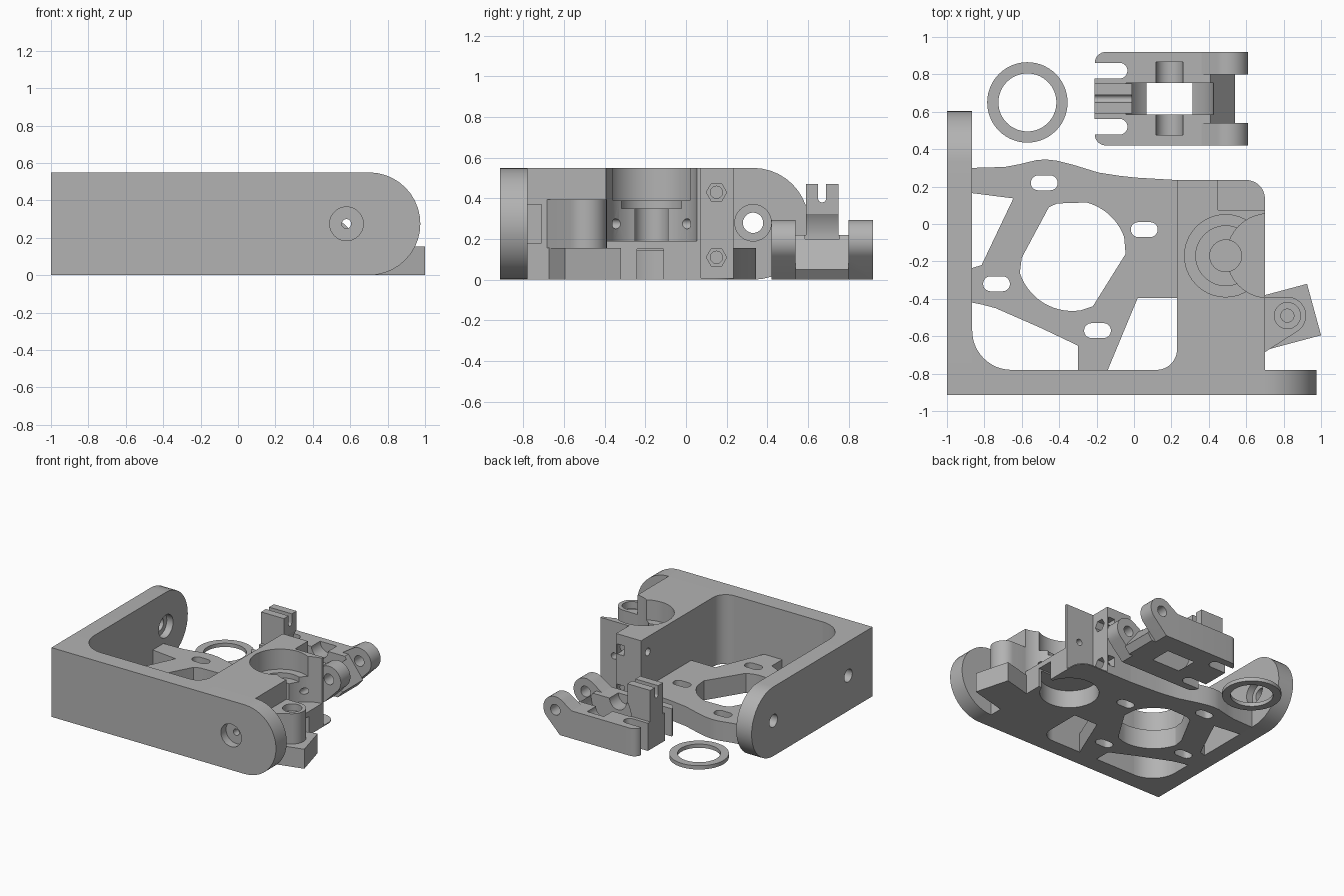
import bpy, bmesh, math
from mathutils import Vector

cube = bpy.data.objects.get("Cube")
if cube:
    bpy.data.objects.remove(cube)

grey = bpy.data.materials.new("plain grey")
grey.use_nodes = True
COLOUR = (0.45, 0.45, 0.45, 1)
grey.diffuse_color = COLOUR
grey.node_tree.nodes["Principled BSDF"].inputs["Base Color"].default_value = COLOUR


def arc(cx, cy, r, a0=0, a1=360, n=20):
    """Points along an arc; a full turn leaves out the repeated end."""
    full = abs(a1 - a0) == 360
    steps = [math.radians(a0 + (a1 - a0) * i / n) for i in range(n if full else n + 1)]
    return [(cx + r * math.cos(a), cy + r * math.sin(a)) for a in steps]


def rect(u0, v0, u1, v1):
    return [(u0, v0), (u1, v0), (u1, v1), (u0, v1)]


def prism(name, outline, lo, hi, axis="z"):
    """Extrude a flat outline: z uses (x, y), y uses (x, z), x uses (y, z)."""
    place = {"z": lambda u, v, w: (u, v, w),
             "y": lambda u, v, w: (u, w, v),
             "x": lambda u, v, w: (w, u, v)}[axis]
    bm = bmesh.new()
    face = bm.faces.new([bm.verts.new(place(u, v, lo)) for u, v in outline])
    new = bmesh.ops.extrude_face_region(bm, geom=[face])["geom"]
    bmesh.ops.translate(bm, verts=[g for g in new if isinstance(g, bmesh.types.BMVert)],
                        vec=Vector(place(0, 0, hi - lo)))
    bmesh.ops.recalc_face_normals(bm, faces=bm.faces)
    mesh = bpy.data.meshes.new(name)
    bm.to_mesh(mesh)
    bm.free()
    mesh.materials.append(grey)
    ob = bpy.data.objects.new(name, mesh)
    bpy.context.collection.objects.link(ob)
    return ob


def disc(name, u, v, r, lo, hi, axis="z", n=40):
    return prism(name, arc(u, v, r, n=n), lo, hi, axis)


def combine(ob, tools, operation="DIFFERENCE"):
    """Apply each tool solid to the object, then remove the tool."""
    bpy.ops.object.select_all(action="DESELECT")
    bpy.context.view_layer.objects.active = ob
    for tool in tools:
        mod = ob.modifiers.new("combine", "BOOLEAN")
        mod.operation, mod.object, mod.solver = operation, tool, "EXACT"
        bpy.ops.object.modifier_apply(modifier=mod.name)
        bpy.data.objects.remove(tool)
    return ob


H = 0.55
PLATE = 0.155

# Front wall with a rounded right end and a counterbored hole
front_wall = prism("front_wall", [(-1, 0)] + arc(0.7, H / 2, H / 2, -90, 90) + [(-1, H)],
                   -0.915, -0.78, "y")
combine(front_wall, [disc("cut", 0.58, 0.275, 0.09, -1, -0.85, "y"),
                     disc("cut", 0.58, 0.275, 0.025, -1, -0.7, "y")])

# Left wall with a rounded back end and two holes
left_wall = prism("left_wall", [(-0.78, 0)] + arc(0.33, H / 2, H / 2, -90, 90) + [(-0.78, H)],
                  -1, -0.865, "x")
combine(left_wall, [disc("cut", y, 0.28, 0.05, -1.1, -0.8, "x") for y in (0.33, -0.61)]
        + [disc("cut", 0.33, 0.28, 0.09, -0.92, -0.8, "x")])

# Rounded inside corners between the walls
prism("left_corner", [(-0.865, -0.78)] + arc(-0.655, -0.57, 0.21, 270, 180, 12), 0, H)
prism("right_corner", [(0.23, -0.78)] + arc(0.12, -0.67, 0.11, 0, -90, 12), 0, H)

# Spider-shaped motor plate
plate = prism("motor_plate", [
    (-0.865, 0.3), (-0.69, 0.305), (-0.61, 0.32), (-0.52, 0.342), (-0.47, 0.345), (-0.41, 0.338),
    (-0.33, 0.318), (-0.19, 0.275), (-0.08, 0.258), (0.01, 0.248), (0.23, 0.235),
    (0.23, -0.395), (0.02, -0.395), (-0.14, -0.78), (-0.3, -0.78), (-0.3, -0.65),
    (-0.5, -0.555), (-0.74, -0.45), (-0.815, -0.43), (-0.865, -0.42), (-0.865, -0.235),
    (-0.815, -0.22), (-0.645, 0.137), (-0.865, 0.165)], 0, PLATE)
opening = ([(-0.6, -0.18), (-0.455, 0.09), (-0.41, 0.11)] + arc(-0.33, -0.17, 0.295, 75, 20, 12)
           + [(-0.045, -0.16), (-0.22, -0.44)] + arc(-0.33, -0.17, 0.295, 279, 198, 14))
cuts = [prism("cut", opening, -0.1, 0.3)]
for x, y in ((-0.48, 0.22), (0.055, -0.03), (-0.735, -0.32), (-0.195, -0.57)):
    slot = arc(x + 0.032, y, 0.04, -90, 90, 10) + arc(x - 0.032, y, 0.04, 90, 270, 10)
    cuts.append(prism("cut", slot, -0.1, 0.3))
combine(plate, cuts)

# Drive housing: a block with a stepped bearing seat, open on its right side
housing = prism("drive_housing", [(0.23, -0.78), (0.7, -0.78), (0.7, 0.075), (0.45, 0.075),
                                  (0.45, 0.235), (0.23, 0.235)], 0, H)
cuts = [disc("cut", 0.49, -0.17, 0.22, 0.39, 0.7),
        disc("cut", 0.49, -0.17, 0.16, 0.35, 0.45),
        disc("cut", 0.49, -0.17, 0.085, 0.17, 0.4),
        disc("cut", 0.72, -0.17, 0.225, 0.19, 0.7),
        disc("cut", 0.47, -0.17, 0.215, -0.1, 0.14),
        prism("cut", rect(0.6, -0.24, 0.8, -0.11), -0.1, 0.15),
        disc("cut", 0.58, 0.275, 0.025, -0.9, 0.3, "y"),
        prism("cut", rect(0.5, -0.779, 0.8, -0.71), 0.18, 0.37)]
for z in (0.11, 0.43):
    cuts += [disc("cut", 0.15, z, 0.05, 0.38, 0.5, "x", 6),
             prism("cut", rect(0.38, 0.15, 0.44, 0.3), z - 0.04, z + 0.04),
             disc("cut", 0.15, z, 0.03, 0.1, 0.5, "x")]
combine(housing, cuts)
prism("housing_foot", [(0.45, 0.075), (0.7, 0.075)] + arc(0.6, 0.135, 0.1, 0, 90, 10)
      + [(0.45, 0.235)], 0, 0.008)

# Fastening boss beside the housing, with its turned foot block
prism("foot_block", [(0.7, -0.38), (0.925, -0.32), (1.0, -0.595), (0.7, -0.675)], 0, PLATE)
boss = prism("side_boss", [(0.7, -0.39)] + arc(0.82, -0.49, 0.1, 90, -55, 18)
             + [(0.7, -0.685)], PLATE, 0.395)
combine(boss, [disc("cut", 0.82, -0.49, 0.07, 0.34, 0.5), disc("cut", 0.82, -0.49, 0.035, 0.1, 0.5)])

# Idler arm: a bar with a clip tower, bearing pocket, axle trough and hinge ears
MID = 0.67
arm = prism("idler_arm", [(0.41, MID - 0.25), (0.41, MID + 0.25)]
            + arc(-0.15, MID + 0.19, 0.06, 90, 180, 8) + arc(-0.15, MID - 0.19, 0.06, 180, 270, 8),
            0, 0.22)
tower = prism("tower", rect(-0.21, MID - 0.08, -0.01, MID + 0.08), 0.05, 0.47)
ramp = prism("ramp", [(0.36, 0), (0.5, 0), (0.54, 0.05), (0.41, 0.22), (0.36, 0.22)],
             MID - 0.13, MID + 0.13, "y")
ear_shape = [(0.36, 0), (0.465, 0)] + arc(0.505, 0.19, 0.105, -45, 130, 20) + [(0.36, 0.22)]
ears = [prism("ear", ear_shape, MID + a, MID + b, "y") for a, b in ((-0.25, -0.13), (0.13, 0.25))]
combine(arm, [tower, ramp] + ears, "UNION")
cuts = [disc("cut", 0.19, 0.2, 0.235, MID - 0.085, MID + 0.085, "y", 48),
        disc("cut", 0.19, 0.22, 0.073, MID - 0.195, MID + 0.195, "y"),
        disc("cut", 0.505, 0.19, 0.042, 0.3, 1.0, "y"),
        prism("cut", [(MID - 0.02, 0.6)] + arc(MID, 0.4, 0.02, 180, 360, 8) + [(MID + 0.02, 0.6)],
              -0.3, 0.1, "x")]
for side in (-1, 1):
    y = MID + side * 0.15
    cuts.append(prism("cut", [(-0.3, y - 0.042)] + arc(-0.077, y, 0.042, -90, 90, 12)
                      + [(-0.3, y + 0.042)], -0.1, 0.3))
combine(arm, cuts)

# Loose spacer ring
ring = disc("spacer_ring", -0.57, 0.65, 0.215, 0, 0.03, n=56)
combine(ring, [disc("cut", -0.57, 0.65, 0.155, -0.1, 0.1, n=56)])

# Smooth the curved walls and keep the edges crisp
bpy.ops.object.select_all(action="DESELECT")
for ob in bpy.context.collection.objects:
    if ob.type == "MESH" and grey.name in ob.data.materials:
        ob.select_set(True)
        bpy.context.view_layer.objects.active = ob
bpy.ops.object.shade_smooth_by_angle(angle=math.radians(25))
